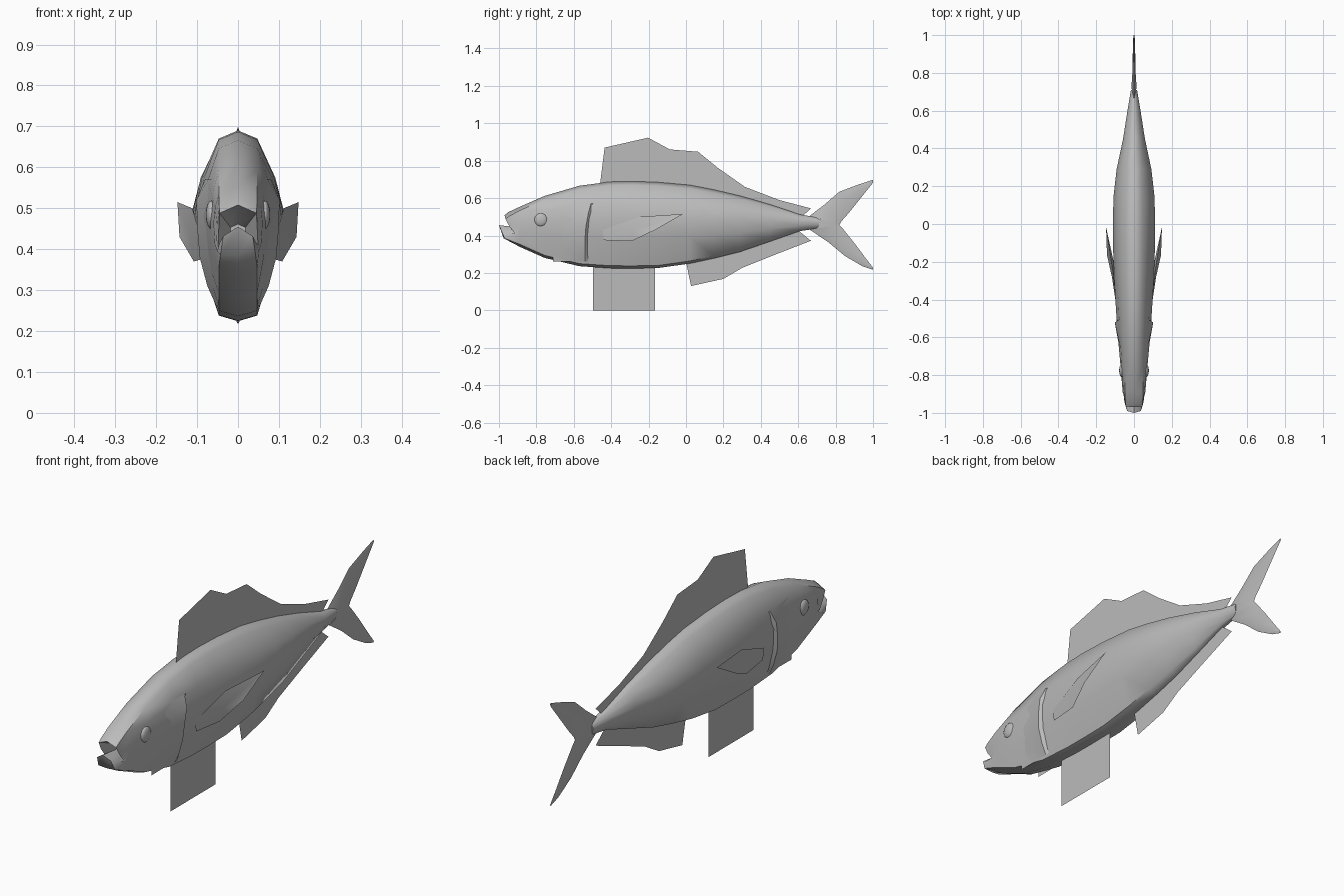
import bpy, bmesh, math

grey = bpy.data.materials.new("plain grey")
grey.diffuse_color = (0.5, 0.5, 0.5, 1)

# Body stations: y, top z, bottom z, half width, half width of the flat back strip
STATIONS = [
    (-0.89, 0.553, 0.340, 0.060, 0.047), (-0.755, 0.612, 0.280, 0.071, 0.047),
    (-0.57, 0.666, 0.236, 0.088, 0.047), (-0.41, 0.687, 0.225, 0.098, 0.047),
    (-0.29, 0.690, 0.224, 0.105, 0.047), (-0.15, 0.685, 0.226, 0.110, 0.047),
    (0.02, 0.670, 0.250, 0.112, 0.046), (0.15, 0.645, 0.278, 0.108, 0.043),
    (0.29, 0.612, 0.313, 0.092, 0.038), (0.45, 0.566, 0.368, 0.058, 0.026),
    (0.61, 0.512, 0.424, 0.033, 0.015), (0.71, 0.496, 0.438, 0.016, 0.007),
]


def half_ring(top, bottom, w, s):
    h = top - bottom
    d = 0.42 * s
    return [(0, top), (s, top - d), (s + 0.7 * (w - s), bottom + 0.76 * h),
            (w, bottom + 0.58 * h), (s + 0.75 * (w - s), bottom + 0.34 * h),
            (s, bottom + 0.7 * d), (0, bottom)]


def skin_x(y, z):
    """Half width of the body at a given length and height."""
    for a, b in zip(STATIONS, STATIONS[1:]):
        if a[0] <= y <= b[0]:
            t = (y - a[0]) / (b[0] - a[0])
            ring = half_ring(*[p + (q - p) * t for p, q in zip(a[1:], b[1:])])
            for (x0, z0), (x1, z1) in zip(ring, ring[1:]):
                if z1 <= z <= z0:
                    return x0 + (x1 - x0) * (z0 - z) / (z0 - z1)
    return 0.05


def make(name, verts, faces, angle=None, closed=True):
    mesh = bpy.data.meshes.new(name)
    mesh.from_pydata(verts, [], faces)
    bm = bmesh.new()
    bm.from_mesh(mesh)
    if closed:
        bmesh.ops.remove_doubles(bm, verts=bm.verts, dist=0.0001)
        bmesh.ops.recalc_face_normals(bm, faces=bm.faces)
    bm.to_mesh(mesh)
    bm.free()
    mesh.materials.append(grey)
    obj = bpy.data.objects.new(name, mesh)
    bpy.context.collection.objects.link(obj)
    if angle:
        bpy.ops.object.select_all(action='DESELECT')
        obj.select_set(True)
        bpy.context.view_layer.objects.active = obj
        bpy.ops.object.shade_smooth_by_angle(angle=math.radians(angle))
    return obj


def grid_faces(rows, cols, wrap=False):
    last = cols if wrap else cols - 1
    return [(r * cols + c, r * cols + (c + 1) % cols,
             (r + 1) * cols + (c + 1) % cols, (r + 1) * cols + c)
            for r in range(rows - 1) for c in range(last)]


def full(points):
    """Close a half ring of 3D points by mirroring it in x."""
    return points + [(-x, y, z) for x, y, z in points[-2:0:-1]]


# Body, with a sheared first ring that forms the open mouth
lips = [(0, -0.97, 0.508), (0.045, -0.965, 0.488), (0.047, -0.945, 0.45),
        (0.049, -0.91, 0.405), (0.045, -0.955, 0.415), (0.036, -0.99, 0.432),
        (0, -1.0, 0.455)]
chin = [(0, -0.95, 0.525), (0.046, -0.945, 0.503), (0.051, -0.925, 0.455),
        (0.053, -0.905, 0.41), (0.051, -0.94, 0.395), (0.043, -0.97, 0.385),
        (0, -0.975, 0.385)]
throat = [(x * 0.4, -0.86, 0.43 + (z - 0.43) * 0.4) for x, y, z in lips]
rings = [full(throat), full(lips), full(chin)]
for y, *shape in STATIONS:
    rings.append(full([(x, y, z) for x, z in half_ring(*shape)]))
n = len(rings[0])
faces = grid_faces(len(rings), n, True)
faces += [tuple(range(n)), tuple(range((len(rings) - 1) * n, len(rings) * n))]
make("body", [v for r in rings for v in r], faces, 50)

# Tail: each row runs from leading edge over a thick middle to trailing edge
rows = [((1.0, 0.698), (1.0, 0.682), 0.003), ((0.92, 0.672), (0.93, 0.595), 0.005),
        ((0.82, 0.634), (0.87, 0.52), 0.007), ((0.74, 0.565), (0.83, 0.475), 0.01),
        ((0.66, 0.504), (0.82, 0.457), 0.014)]
low = [((0.66, 0.432), (0.82, 0.457), 0.014), ((0.76, 0.365), (0.84, 0.435), 0.009),
       ((0.85, 0.29), (0.90, 0.36), 0.007), ((0.945, 0.235), (0.965, 0.273), 0.006),
       ((1.0, 0.217), (1.0, 0.228), 0.003)]
for name, lobe in (("tail_upper", rows), ("tail_lower", low)):
    verts = []
    for (y0, z0), (y1, z1), t in lobe:
        ym, zm = y0 * 0.6 + y1 * 0.4, z0 * 0.6 + z1 * 0.4
        verts += [(0, y0, z0), (t, ym, zm), (0, y1, z1), (-t, ym, zm)]
    make(name, verts, grid_faces(5, 4, True) + [(0, 1, 2, 3), (16, 17, 18, 19)], 40)
# Tail root filling the space between the lobes
root = [(0, 0.66, 0.504), (0, 0.66, 0.432), (0, 0.82, 0.457),
        (0.014, 0.724, 0.485), (0.014, 0.724, 0.442),
        (-0.014, 0.724, 0.485), (-0.014, 0.724, 0.442)]
make("tail_root", root, [(0, 1, 4, 3), (3, 4, 2), (0, 5, 6, 1), (5, 2, 6)], 40)

# Thin upright fins on the centre line, given as (y, z) outlines
FINS = {
    "dorsal_fin": [(-0.46, 0.67), (-0.435, 0.87), (-0.203, 0.923), (-0.086, 0.86),
                   (0.064, 0.848), (0.17, 0.762), (0.315, 0.66), (0.497, 0.59),
                   (0.668, 0.545), (0.625, 0.505), (0.3, 0.60), (0.0, 0.66)],
    "anal_fin": [(0.0, 0.26), (0.027, 0.13), (0.2, 0.168), (0.3, 0.227),
                 (0.475, 0.297), (0.668, 0.372), (0.60, 0.427), (0.3, 0.325)],
    "pelvic_fin": [(-0.497, 0.0), (-0.165, 0.0), (-0.165, 0.235), (-0.497, 0.235)],
}
for name, outline in FINS.items():
    make(name, [(0, y, z) for y, z in outline], [tuple(range(len(outline)))])

# Pectoral fins, gill covers and eyes on both sides
for side, sx in (("left", -1), ("right", 1)):
    fin = [(0.092, -0.445, 0.43), (0.09, -0.44, 0.375), (0.108, -0.29, 0.37),
           (0.143, -0.165, 0.43), (0.148, -0.016, 0.515), (0.112, -0.25, 0.5),
           (0.117, -0.28, 0.43), (0.09, -0.28, 0.45)]
    faces = [(i, (i + 1) % 6, 6) for i in range(6)]
    faces += [((i + 1) % 6, i, 7) for i in range(6)]
    make(side + "_pectoral_fin", [(sx * x, y, z) for x, y, z in fin], faces, 30)

    # Gill cover swells from the cheek to a raised rear edge, then steps back in
    verts = []
    edge = [(-0.508, 0.572, 0.003), (-0.522, 0.52, 0.016), (-0.535, 0.45, 0.013),
            (-0.54, 0.38, 0.015), (-0.54, 0.31, 0.013), (-0.54, 0.262, 0.003)]
    for y, z, lift in edge:
        for dy, f in ((-0.17, -0.3), (-0.08, 0.3), (0, 1), (0.018, -0.4)):
            verts.append((sx * (skin_x(y + dy, z) + lift * f), y + dy, z))
    make(side + "_gill_cover", verts, grid_faces(6, 4), 35)

    bpy.ops.mesh.primitive_uv_sphere_add(segments=16, ring_count=10, radius=1)
    eye = bpy.context.object
    eye.name = side + "_eye"
    eye.scale = (0.014, 0.035, 0.035)
    eye.location = (sx * (skin_x(-0.776, 0.484) - 0.003), -0.776, 0.484)
    eye.data.materials.append(grey)
    bpy.ops.object.shade_smooth_by_angle(angle=math.radians(60))
